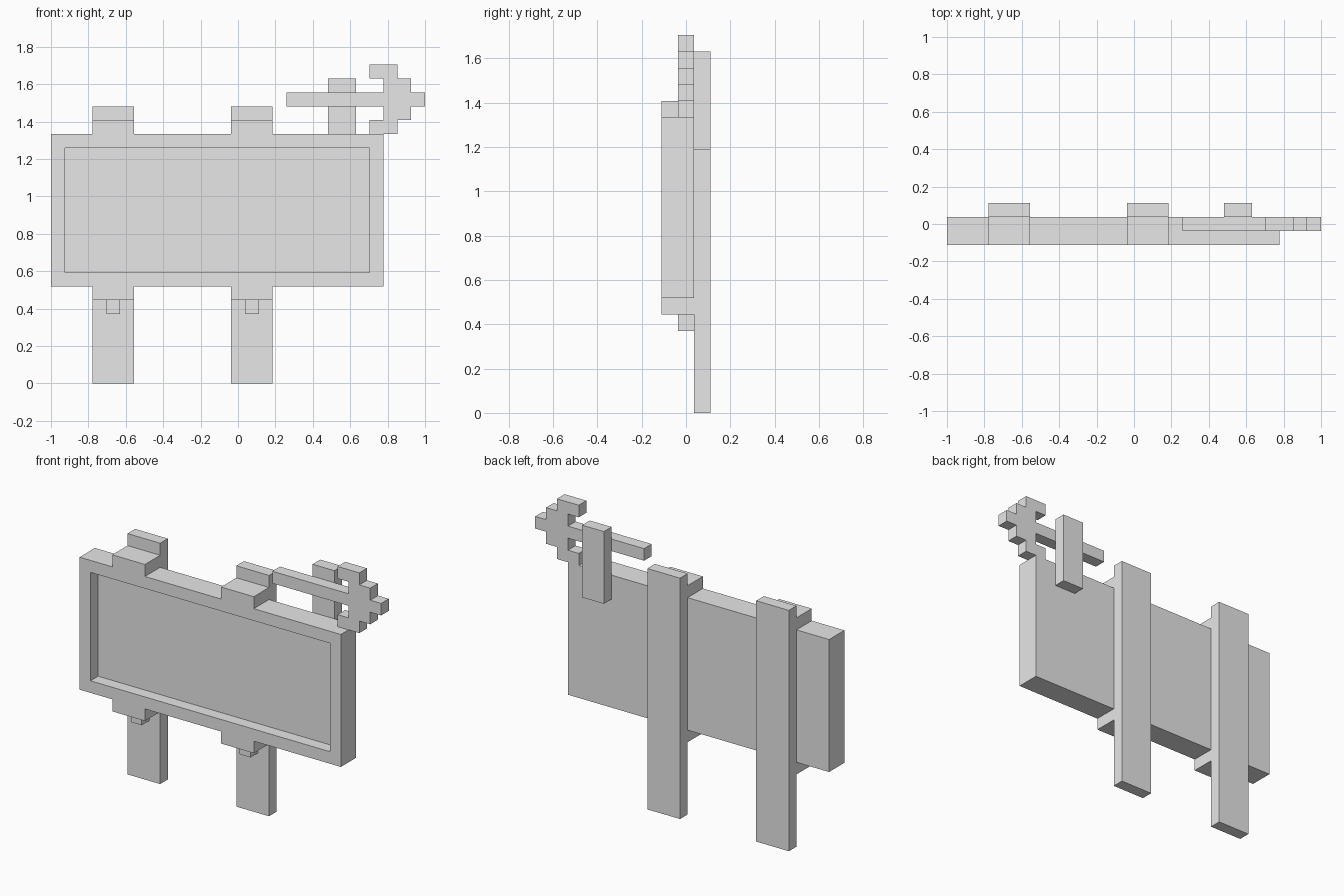
import bpy
import bmesh

cube = bpy.data.objects.get("Cube")
if cube:
    bpy.data.objects.remove(cube, do_unlink=True)

U = 2 / 27  # grid unit: the sign is 27 units wide

grey = bpy.data.materials.new("plain_grey")
grey.use_nodes = True
grey.diffuse_color = (0.8, 0.8, 0.8, 1)
grey.node_tree.nodes["Principled BSDF"].inputs["Base Color"].default_value = (0.8, 0.8, 0.8, 1)


def prism(name, outline, front, back):
    """Extrude an x-z outline, in grid units, from front to back."""
    bm = bmesh.new()
    face = bm.faces.new([bm.verts.new(((x - 13.5) * U, front * U, z * U)) for x, z in outline])
    new = bmesh.ops.extrude_face_region(bm, geom=[face])["geom"]
    verts = [v for v in new if isinstance(v, bmesh.types.BMVert)]
    bmesh.ops.translate(bm, verts=verts, vec=(0, (back - front) * U, 0))
    bmesh.ops.recalc_face_normals(bm, faces=bm.faces)
    mesh = bpy.data.meshes.new(name)
    bm.to_mesh(mesh)
    bm.free()
    mesh.materials.append(grey)
    obj = bpy.data.objects.new(name, mesh)
    bpy.context.collection.objects.link(obj)
    return obj


def box(name, x0, x1, z0, z1, front, back):
    return prism(name, [(x0, z0), (x1, z0), (x1, z1), (x0, z1)], front, back)


def mirrored(top, middle):
    """Close an upper half outline with its reflection about a height."""
    return top + [(x, 2 * middle - z) for x, z in reversed(top)]


POSTS = {"right": 3, "left": 13}

# Board with clamp tabs above and below
top = [(0, 18)]
for x in POSTS.values():
    top += [(x, 18), (x, 19), (x + 3, 19), (x + 3, 18)]
top.append((24, 18))
board = prism("sign_board", mirrored(top, 12.5), -1.5, 0.5)

# Recessed front panel
cutter = box("panel_cutter", 1, 23, 8, 17, -2.5, -0.5)
cutter.hide_render = True
cut = board.modifiers.new("panel_recess", "BOOLEAN")
cut.object = cutter
cut.operation = "DIFFERENCE"
cut.solver = "EXACT"
bpy.context.view_layer.objects.active = board
bpy.ops.object.modifier_apply(modifier=cut.name)
bpy.data.objects.remove(cutter, do_unlink=True)

# Posts behind the board, and pegs below the tabs
for side, x in POSTS.items():
    box(side + "_post", x, x + 3, 0, 20, 0.5, 1.5)
    box(side + "_peg", x + 1, x + 2, 5, 6, -0.5, 0.5)

# Arrow and its support
arrow = [(17, 21), (24, 21), (24, 22), (23, 22), (23, 23),
         (25, 23), (25, 22), (26, 22), (26, 21), (27, 21)]
prism("arrow", mirrored(arrow, 20.5), -0.5, 0.5)
box("arrow_support", 20, 22, 16, 22, 0.5, 1.5)
